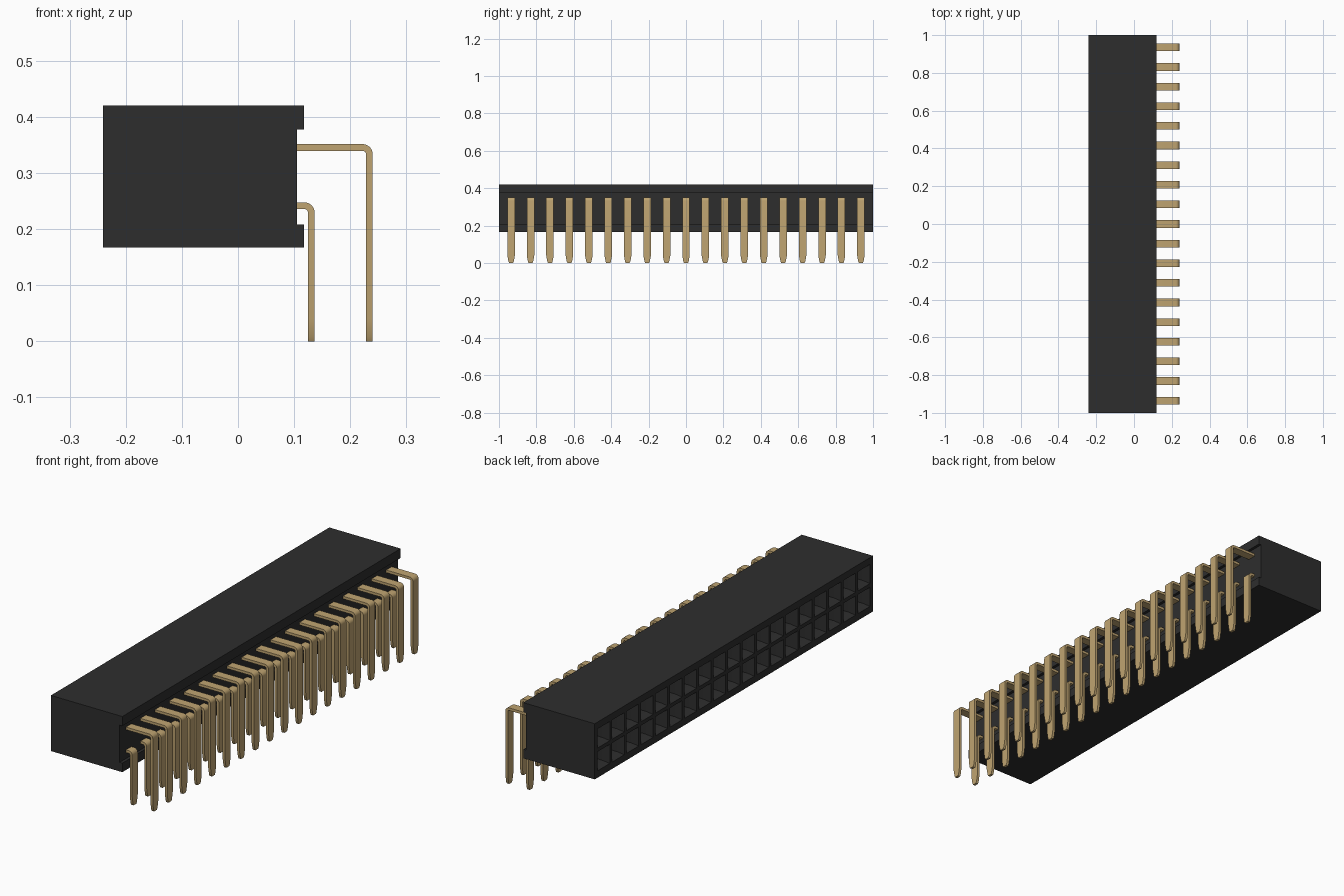
import bpy, bmesh, math
from mathutils import Vector

cube = bpy.data.objects.get("Cube")
if cube:
    bpy.data.objects.remove(cube, do_unlink=True)

COLS, PITCH = 19, 0.1039
MID_Z = 0.2935                      # height midway between the two rows
Y0 = -PITCH * (COLS - 1) / 2        # first column


def material(name, rgb):
    m = bpy.data.materials.new(name)
    m.use_nodes = True
    m.diffuse_color = (*rgb, 1)
    m.node_tree.nodes["Principled BSDF"].inputs["Base Color"].default_value = (*rgb, 1)
    return m


def finish(bm, name, mat):
    bmesh.ops.recalc_face_normals(bm, faces=bm.faces)
    me = bpy.data.meshes.new(name)
    bm.to_mesh(me)
    bm.free()
    me.materials.append(mat)
    ob = bpy.data.objects.new(name, me)
    bpy.context.collection.objects.link(ob)
    return ob


black = material("black plastic", (0.027, 0.027, 0.027))
gold = material("gold metal", (0.52, 0.37, 0.165))


def build_housing():
    # Side profile with a shallow channel along the pin side
    left, right, channel = -0.241, 0.118, 0.105
    low, high = 0.167, 0.42
    profile = [(left, low), (right, low), (right, 0.208), (channel, 0.208),
               (channel, 0.377), (right, 0.377), (right, high), (left, high)]
    bm = bmesh.new()
    face = bm.faces.new([bm.verts.new((x, -1, z)) for x, z in profile])
    ext = bmesh.ops.extrude_face_region(bm, geom=[face])
    bmesh.ops.translate(bm, vec=(0, 2, 0),
                        verts=[g for g in ext["geom"] if isinstance(g, bmesh.types.BMVert)])
    bmesh.ops.recalc_face_normals(bm, faces=bm.faces)

    # Divide the socket face into cells
    def socket_faces():
        return [f for f in bm.faces if abs(f.calc_center_median().x - left) < 1e-5]

    cuts = [((0, Y0 + (i - 0.5) * PITCH, 0), (0, 1, 0)) for i in range(COLS + 1)]
    cuts += [((0, 0, MID_Z + k * PITCH), (0, 0, 1)) for k in (-1, 0, 1)]
    for co, no in cuts:
        faces = socket_faces()
        geom = list({e for f in faces for e in f.edges} | {v for f in faces for v in f.verts})
        bmesh.ops.bisect_plane(bm, geom=geom + faces, plane_co=co, plane_no=no)

    # Sink each cell: rim, funnel, then straight bore
    cells = []
    for f in socket_faces():
        c = f.calc_center_median()
        if abs(c.y) < PITCH * COLS / 2 and abs(c.z - MID_Z) < PITCH:
            cells.append(f)
    for thickness, depth in ((0.012, 0), (0.014, -0.03), (0.0005, -0.15)):
        bmesh.ops.inset_individual(bm, faces=cells, thickness=thickness, depth=depth)
    return finish(bm, "housing", black)


def build_pins(name, x, z):
    # Bent flat pin: rectangle swept along a right-angle path
    half, width, radius, steps = 0.006, 0.04, 0.012, 6
    path = [(0.09, z, 0, width)]
    for i in range(steps + 1):
        a = math.pi / 2 * i / steps
        path.append((x - radius + radius * math.sin(a),
                     z - radius + radius * math.cos(a), a, width))
    # Narrowed tip
    path += [(x, h, math.pi / 2, w) for h, w in ((0.04, width), (0.008, 0.028), (0, 0.02))]
    bm = bmesh.new()
    rings = []
    for px, pz, a, w in path:
        n = Vector((math.sin(a), 0, math.cos(a))) * half
        rings.append([bm.verts.new(Vector((px, Y0 + sy * w / 2, pz)) + n * sn)
                      for sy, sn in ((-1, -1), (1, -1), (1, 1), (-1, 1))])
    for r, s in zip(rings, rings[1:]):
        for j in range(4):
            k = (j + 1) % 4
            bm.faces.new((r[j], r[k], s[k], s[j]))
    bm.faces.new(rings[0])
    bm.faces.new(rings[-1])
    ob = finish(bm, name, gold)
    bpy.ops.object.select_all(action="DESELECT")
    ob.select_set(True)
    bpy.context.view_layer.objects.active = ob
    bpy.ops.object.shade_smooth_by_angle(angle=math.radians(20))
    arr = ob.modifiers.new("columns", "ARRAY")
    arr.count = COLS
    arr.use_relative_offset = False
    arr.use_constant_offset = True
    arr.constant_offset_displace = (0, PITCH, 0)


build_housing()
build_pins("upper_pins", 0.234, MID_Z + PITCH / 2)
build_pins("lower_pins", 0.1305, MID_Z - PITCH / 2)
